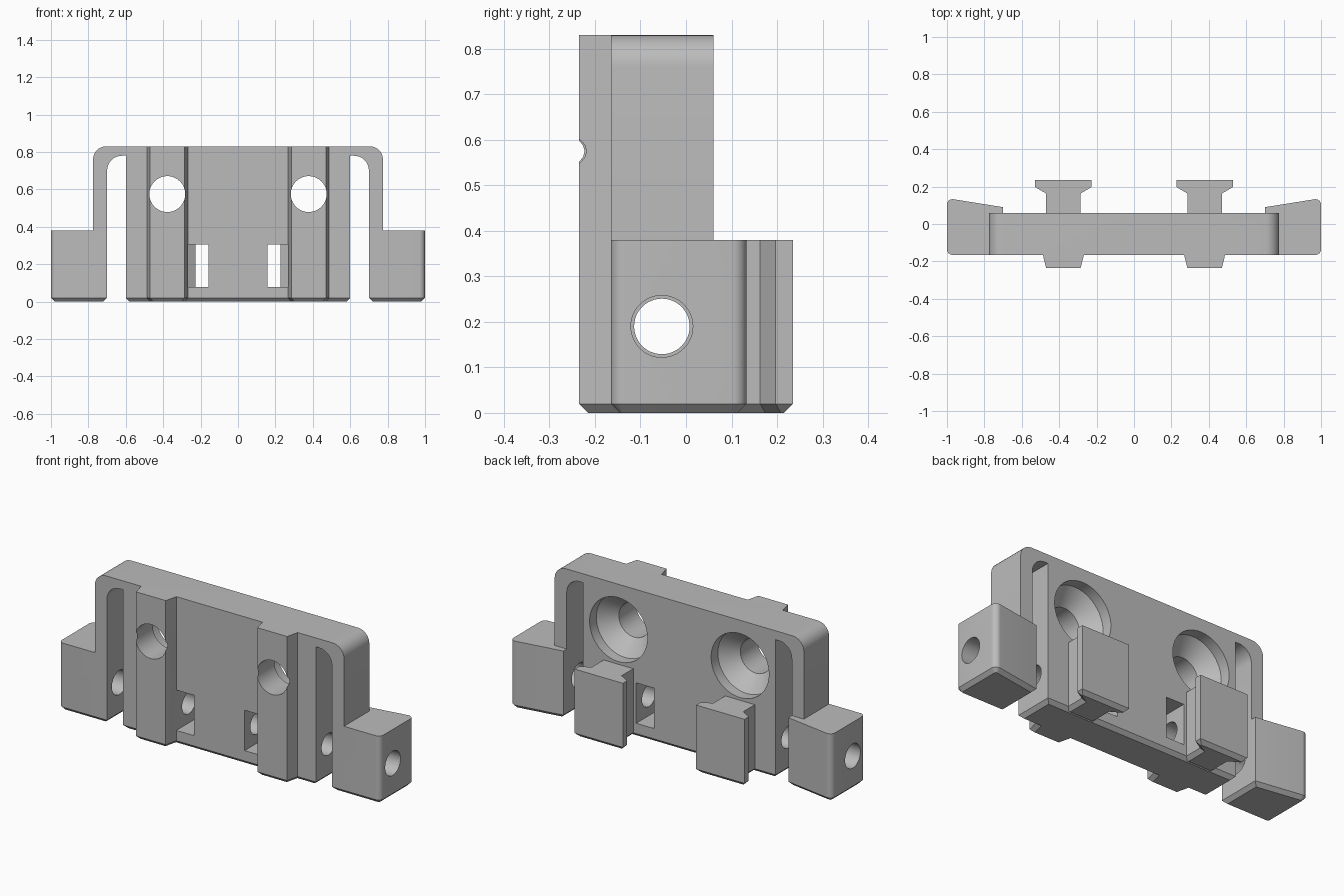
import bpy, bmesh
from math import radians, cos, sin, pi
from mathutils import Vector, Matrix

if "Cube" in bpy.data.objects:
    bpy.data.objects.remove(bpy.data.objects["Cube"])

grey = bpy.data.materials.new("plain grey")
grey.use_nodes = True
COLOUR = (0.5, 0.5, 0.5, 1)
grey.diffuse_color = COLOUR
grey.node_tree.nodes["Principled BSDF"].inputs["Base Color"].default_value = COLOUR

FRONT, BACK, TOP, LOW = -0.165, 0.06, 0.83, 0.38   # plate faces and heights
CHAMFER = 0.02
HOLE_X, HOLE_Z = 0.378, 0.575                      # screw holes
PIN_Y, PIN_Z = -0.053, 0.19                        # cross pin


def rounded(points, steps=8):
    """Outline from (x, y) or (x, y, radius) corners."""
    out, n = [], len(points)
    for i, p in enumerate(points):
        c = Vector(p[:2])
        if len(p) == 2:
            out.append(c)
            continue
        a = (Vector(points[i - 1][:2]) - c).normalized()
        b = (Vector(points[(i + 1) % n][:2]) - c).normalized()
        half = a.angle(b) / 2
        mid = (a + b).normalized()
        centre = c + mid * (p[2] / sin(half))
        side = (a - mid * a.dot(mid)).normalized()
        sweep = pi / 2 - half
        for k in range(steps + 1):
            t = sweep * (1 - 2 * k / steps)
            out.append(centre + p[2] * (side * sin(t) - mid * cos(t)))
    return out


def inset(outline, d):
    """Offset a counter-clockwise outline inwards."""
    out = []
    for i, p in enumerate(outline):
        e = (p - outline[i - 1]).normalized()
        f = (outline[(i + 1) % len(outline)] - p).normalized()
        n1, n2 = Vector((-e.y, e.x)), Vector((-f.y, f.x))
        out.append(p + (n1 + n2) * (d / (1 + n1.dot(n2))))
    return out


def loft(name, rings):
    """Closed solid through equal rings of 3D points."""
    bm = bmesh.new()
    loops = [[bm.verts.new(p) for p in ring] for ring in rings]
    n = len(loops[0])
    for lo, hi in zip(loops, loops[1:]):
        for i in range(n):
            j = (i + 1) % n
            bm.faces.new((lo[i], lo[j], hi[j], hi[i]))
    bm.faces.new(loops[0][::-1])
    bm.faces.new(loops[-1])
    bmesh.ops.recalc_face_normals(bm, faces=bm.faces)
    mesh = bpy.data.meshes.new(name)
    bm.to_mesh(mesh)
    bm.free()
    ob = bpy.data.objects.new(name, mesh)
    bpy.context.collection.objects.link(ob)
    mesh.materials.append(grey)
    return ob


def upright(name, corners, top):
    """Vertical prism with a chamfered foot."""
    o = rounded(corners)
    levels = ((inset(o, CHAMFER), 0), (o, CHAMFER), (o, top))
    return loft(name, [[(p.x, p.y, z) for p in ring] for ring, z in levels])


def across(name, corners, y0, y1):
    """Prism with an x-z outline running along y."""
    o = rounded(corners)
    return loft(name, [[(p.x, y, p.y) for p in o] for y in (y0, y1)])


def turned(name, profile, axis, at):
    """Round cutter from (radius, position) pairs along x or y."""
    rings = []
    for r, s in profile:
        ring = []
        for k in range(48):
            u, v = r * cos(k * pi / 24), r * sin(k * pi / 24)
            ring.append((s, at[0] + u, at[1] + v) if axis == "x"
                        else (at[0] + u, s, at[1] + v))
        rings.append(ring)
    return loft(name, rings)


def mirrored(ob):
    """Copy of a part on the other side."""
    twin = ob.copy()
    twin.data = ob.data.copy()
    bpy.context.collection.objects.link(twin)
    twin.data.transform(Matrix.Scale(-1, 4, (1, 0, 0)))
    twin.data.flip_normals()
    return [ob, twin]


def combine(base, parts, operation):
    """Apply each part to the base, then drop it."""
    bpy.context.view_layer.objects.active = base
    for part in parts:
        mod = base.modifiers.new("combine", "BOOLEAN")
        mod.operation, mod.solver, mod.object = operation, "EXACT", part
        bpy.ops.object.modifier_apply(modifier=mod.name)
        bpy.data.objects.remove(part)


# Central plate with two full-height tapered rails on its front
rail = [(0.268, FRONT), (0.285, -0.235), (0.47, -0.235), (0.487, FRONT)]
body = upright("mounting_plate",
               [(-0.6, FRONT)] + [(-x, y) for x, y in reversed(rail)] + rail
               + [(0.6, FRONT), (0.6, BACK), (-0.6, BACK)], TOP)

# Side arms hanging from the top of the plate
arm = across("side_arm", [(0.6, TOP), (0.6, 0.78), (0.7, 0.78, 0.08), (0.7, LOW),
                          (0.775, LOW), (0.775, TOP, 0.07)], FRONT, BACK)

# End blocks with sloping backs
block = upright("end_block", [(0.7, FRONT), (1, FRONT, 0.03),
                              (1, 0.138, 0.03), (0.7, 0.09)], LOW)

# T-shaped tabs on the back
half = [(0.092, 0.03), (0.092, 0.163), (0.15, 0.197), (0.15, 0.235)]
tab = upright("back_tab", [(HOLE_X + x, y) for x, y in half]
              + [(HOLE_X - x, y) for x, y in reversed(half)], LOW)

for part in (arm, block, tab):
    combine(body, mirrored(part), "UNION")

# Countersunk screw holes and nut windows
screw = turned("screw_cutter", [(0.096, -0.3), (0.096, -0.08), (0.18, 0.0), (0.18, 0.1)],
               "y", (HOLE_X, HOLE_Z))
window = across("window_cutter", [(0.157, 0.078), (0.268, 0.078),
                                  (0.268, 0.305), (0.157, 0.305)], -0.3, 0.1)
# Cross pin bore, wider in the end blocks
bore = turned("bore_cutter", [(0.061, -1.1), (0.061, 1.1)], "x", (PIN_Y, PIN_Z))
wide = turned("wide_bore_cutter", [(0.068, 0.65), (0.068, 1.1)], "x", (PIN_Y, PIN_Z))
combine(body, mirrored(screw) + mirrored(window) + mirrored(wide) + [bore], "DIFFERENCE")

# Merge flat regions and shade the rounds smooth
bm = bmesh.new()
bm.from_mesh(body.data)
bmesh.ops.remove_doubles(bm, verts=bm.verts, dist=0.0002)
bmesh.ops.dissolve_limit(bm, angle_limit=radians(0.5), verts=bm.verts, edges=bm.edges)
bm.to_mesh(body.data)
bm.free()
body.data.materials.clear()
body.data.materials.append(grey)
bpy.ops.object.select_all(action="DESELECT")
body.select_set(True)
bpy.context.view_layer.objects.active = body
bpy.ops.object.shade_smooth_by_angle(angle=radians(30))
